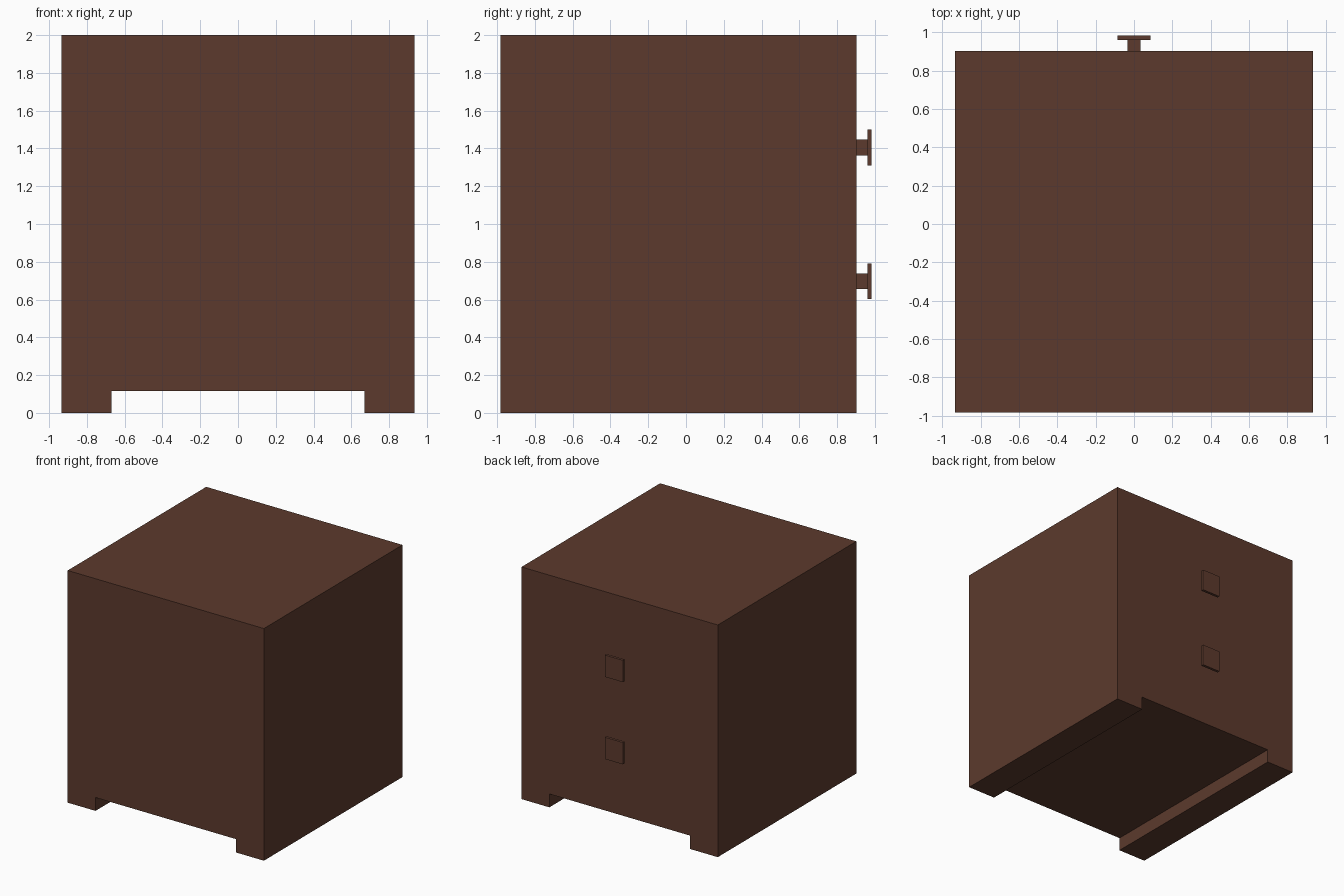
import bpy
import bmesh

if "Cube" in bpy.data.objects:
    bpy.data.objects.remove(bpy.data.objects["Cube"])

wood = bpy.data.materials.new("dark brown wood")
wood.diffuse_color = (0.107, 0.042, 0.026, 1)
wood.use_nodes = True
wood.node_tree.nodes["Principled BSDF"].inputs["Base Color"].default_value = wood.diffuse_color


def extrude_profile(name, points, y0, y1):
    """Solid made from an x-z outline swept along y."""
    bm = bmesh.new()
    face = bm.faces.new([bm.verts.new((x, y0, z)) for x, z in points])
    swept = bmesh.ops.extrude_face_region(bm, geom=[face])["geom"]
    moved = [g for g in swept if isinstance(g, bmesh.types.BMVert)]
    bmesh.ops.translate(bm, verts=moved, vec=(0, y1 - y0, 0))
    bmesh.ops.recalc_face_normals(bm, faces=bm.faces[:])
    mesh = bpy.data.meshes.new(name)
    bm.to_mesh(mesh)
    bm.free()
    mesh.materials.append(wood)
    obj = bpy.data.objects.new(name, mesh)
    bpy.context.collection.objects.link(obj)
    return obj


def rectangle(half_width, z0, z1):
    return [(-half_width, z0), (half_width, z0), (half_width, z1), (-half_width, z1)]


W, FOOT, GAP = 0.935, 0.67, 0.115
FRONT, BACK = -0.983, 0.903

# Cabinet body with two runner feet
right = [(FOOT, GAP), (FOOT, 0), (W, 0), (W, 2)]
left = [(-x, z) for x, z in reversed(right)]
extrude_profile("cabinet_body", right + left, FRONT, BACK)

# Drawer knobs: square stem and square plate
for label, z in (("lower", 0.697), ("upper", 1.405)):
    extrude_profile(label + "_knob_stem", rectangle(0.035, z - 0.042, z + 0.042), BACK, 0.962)
    extrude_profile(label + "_knob_plate", rectangle(0.086, z - 0.094, z + 0.094), 0.96, 0.983)
